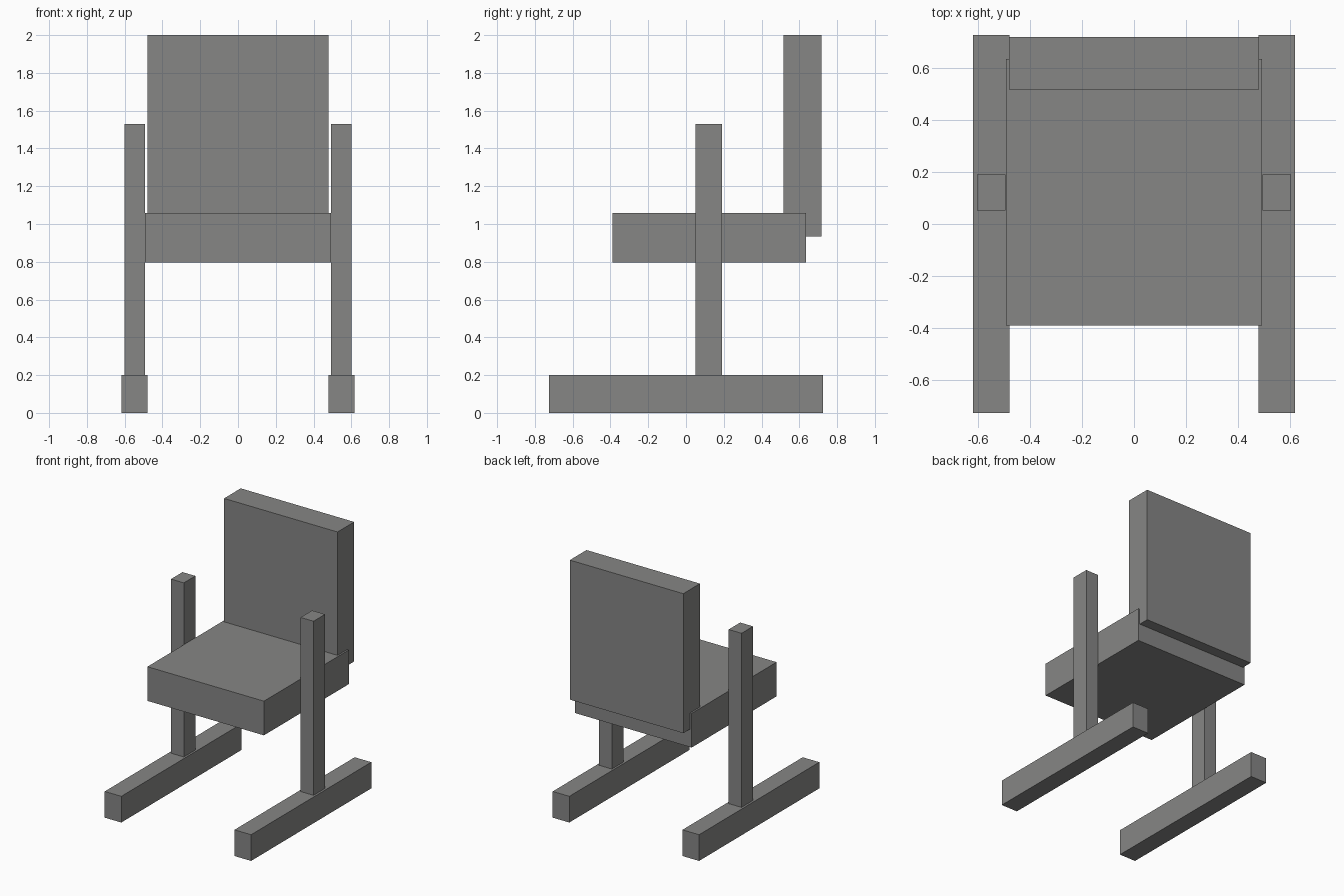
import bpy

if "Cube" in bpy.data.objects:
    bpy.data.objects.remove(bpy.data.objects["Cube"])

# Dark grey for every part
grey = bpy.data.materials.new("dark_grey")
grey.diffuse_color = (0.24, 0.24, 0.235, 1)
grey.use_nodes = True
grey.node_tree.nodes["Principled BSDF"].inputs["Base Color"].default_value = grey.diffuse_color


def box(name, x, y, z):
    """Axis-aligned box from (min, max) ranges."""
    bpy.ops.mesh.primitive_cube_add(size=1)
    ob = bpy.context.object
    ob.name = name
    ob.location = [(r[0] + r[1]) / 2 for r in (x, y, z)]
    ob.scale = [r[1] - r[0] for r in (x, y, z)]
    bpy.ops.object.transform_apply(location=True, scale=True)
    ob.data.materials.append(grey)
    return ob


# Cushions: the backrest sinks into the rear of the seat
box("seat", (-0.492, 0.492), (-0.39, 0.634), (0.797, 1.058))
box("backrest", (-0.479, 0.479), (0.516, 0.717), (0.935, 2.0))

# Side frames: upright post standing on a long floor runner
for side, s in (("left", -1), ("right", 1)):
    box(side + "_post", sorted((s * 0.493, s * 0.602)), (0.051, 0.19), (0.2, 1.529))
    box(side + "_runner", sorted((s * 0.478, s * 0.618)), (-0.725, 0.725), (0.0, 0.2))
